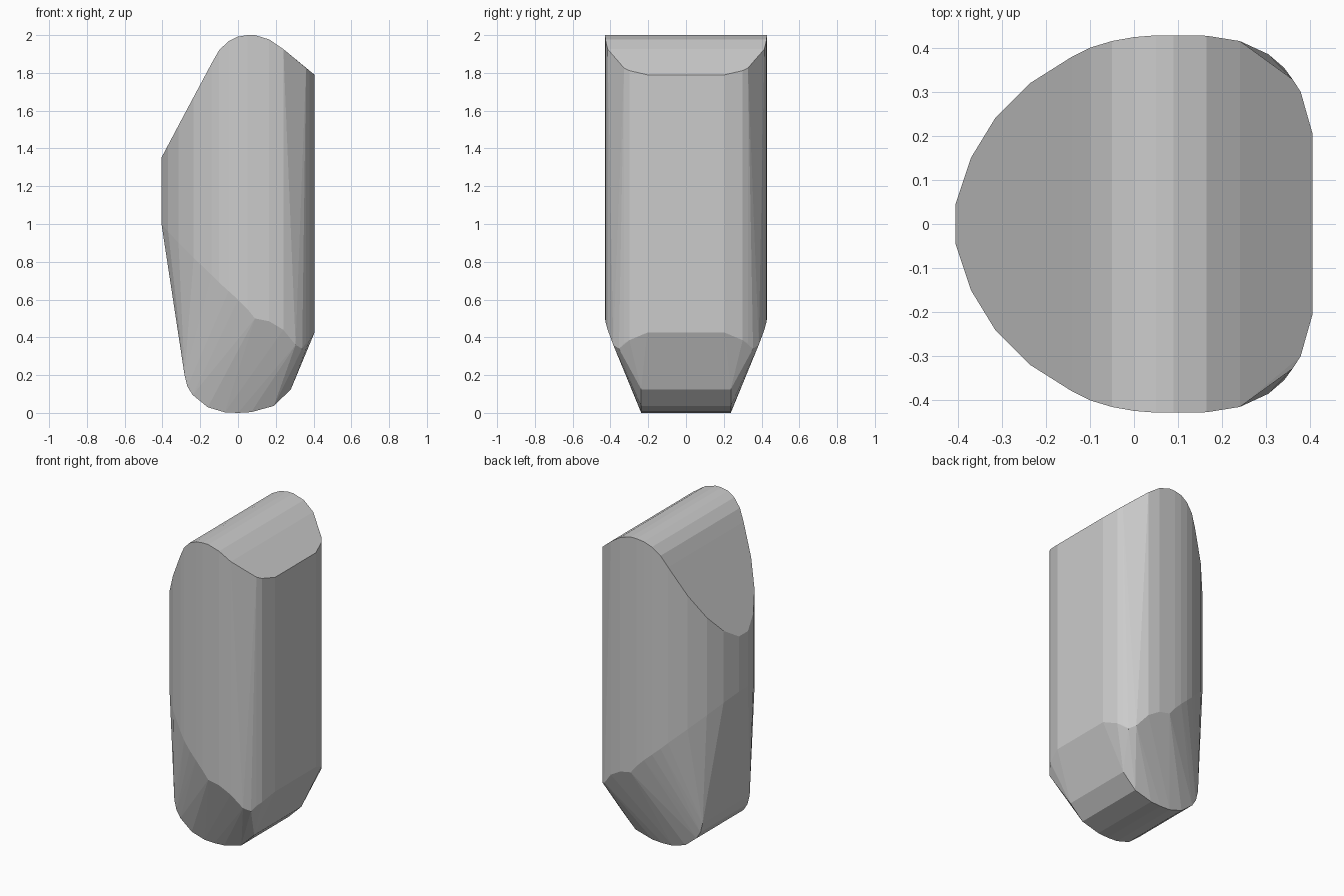
import bpy, bmesh

# Upright columns of the body: x, half depth, lower z, upper z
columns = [
    (-0.405, 0.045, 1.00, 1.352), (-0.37, 0.15, 0.96, 1.418),
    (-0.315, 0.24, 0.90, 1.522), (-0.235, 0.32, 0.82, 1.672),
    (-0.14, 0.38, 0.73, 1.85), (-0.10, 0.40, 0.69, 1.92),
    (-0.05, 0.415, 0.645, 1.968), (0.00, 0.424, 0.60, 1.992),
    (0.05, 0.428, 0.55, 2.0), (0.09, 0.428, 0.50, 2.0),
    (0.165, 0.427, 0.485, 1.977), (0.24, 0.415, 0.44, 1.926),
    (0.36, 0.328, 0.37, 1.826), (0.378, 0.30, 0.385, 1.812),
    (0.405, 0.205, 0.425, 1.79),
]
# Bulging lower right corner
corner = [(0.305, 0.385, 0.36), (0.34, 0.355, 0.34)]
# Rounded foot, extruded along y
foot_half = 0.237
foot = [(-0.283, 0.20), (-0.268, 0.14), (-0.24, 0.095), (-0.16, 0.03),
        (-0.07, 0.003), (0.00, 0.0), (0.07, 0.004), (0.19, 0.037), (0.28, 0.125)]

bm = bmesh.new()
for s in (-1, 1):
    for x, y, lo, hi in columns:
        bm.verts.new((x, s * y, lo))
        bm.verts.new((x, s * y, hi))
    for x, y, z in corner:
        bm.verts.new((x, s * y, z))
    for x, z in foot:
        bm.verts.new((x, s * foot_half, z))

# Wrap the outline points in one faceted shell
bmesh.ops.convex_hull(bm, input=bm.verts[:])
bmesh.ops.delete(bm, geom=[v for v in bm.verts if not v.link_faces], context='VERTS')
bmesh.ops.dissolve_limit(bm, angle_limit=0.02, verts=bm.verts[:], edges=bm.edges[:])
bmesh.ops.recalc_face_normals(bm, faces=bm.faces[:])

mesh = bpy.data.meshes.new("faceted_stone")
bm.to_mesh(mesh)
bm.free()
bpy.context.collection.objects.link(bpy.data.objects.new("faceted_stone", mesh))
